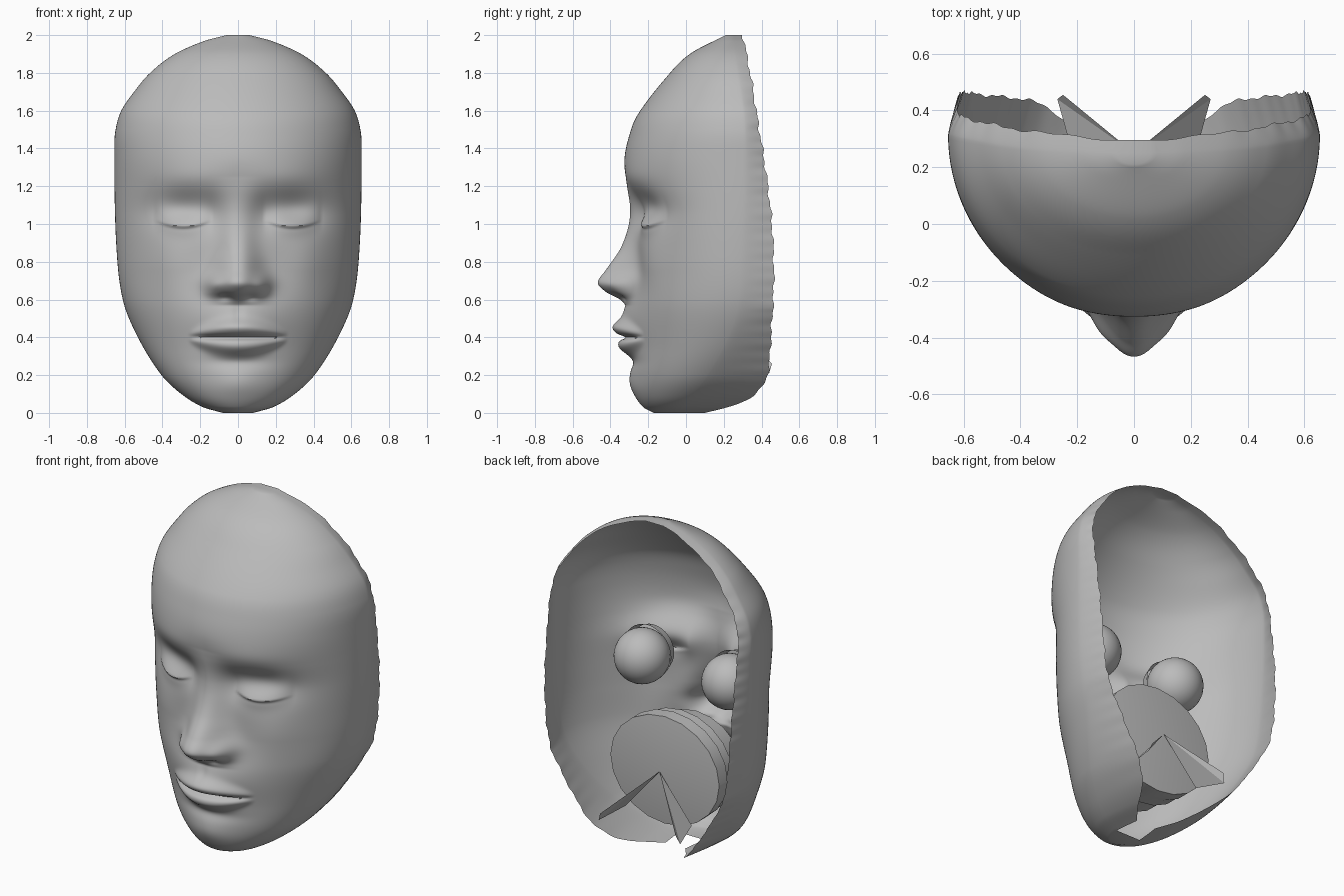
import bpy, bmesh, math
from math import exp, sin, cos, pi
from mathutils import Vector, Matrix

cube = bpy.data.objects.get("Cube")
if cube:
    bpy.data.objects.remove(cube)

clay = bpy.data.materials.new("clay_grey")
clay.use_nodes = True
clay.diffuse_color = (0.5, 0.5, 0.5, 1)
clay.node_tree.nodes["Principled BSDF"].inputs["Base Color"].default_value = clay.diffuse_color


def finish(bm, name, angle):
    bmesh.ops.recalc_face_normals(bm, faces=bm.faces)
    mesh = bpy.data.meshes.new(name)
    bm.to_mesh(mesh)
    bm.free()
    obj = bpy.data.objects.new(name, mesh)
    bpy.context.collection.objects.link(obj)
    mesh.materials.append(clay)
    bpy.ops.object.select_all(action="DESELECT")
    obj.select_set(True)
    bpy.context.view_layer.objects.active = obj
    bpy.ops.object.shade_smooth_by_angle(angle=math.radians(angle))


def curve(points):
    """Smooth function through (height, value) points."""
    def slope(i):
        a, b = points[max(i - 1, 0)], points[min(i + 1, len(points) - 1)]
        return (b[1] - a[1]) / (b[0] - a[0])

    def value(z):
        if z <= points[0][0]:
            return points[0][1]
        for i in range(len(points) - 1):
            (za, a), (zb, b) = points[i], points[i + 1]
            if z <= zb:
                h = zb - za
                t = (z - za) / h
                s = t * t * (3 - 2 * t)
                return (a + (b - a) * s + h * t * (1 - t) ** 2 * slope(i)
                        - h * t * t * (1 - t) * slope(i + 1))
        return points[-1][1]
    return value


def bump(x, z, cx, cz, sx, sz):
    return exp(-((x - cx) / sx) ** 2 - ((z - cz) / sz) ** 2)


# Head outline: half width, forehead-to-chin profile, widest depth, back rim
half_width = curve([(0, .08), (.03, .185), (.1, .3), (.2, .405), (.4, .53), (.6, .61),
                    (.9, .645), (1.4, .655), (1.5, .648), (1.6, .618), (1.7, .55), (1.8, .465),
                    (1.9, .335), (1.97, .175), (2, .06)])
profile = curve([(0, -.17), (.03, -.225), (.1, -.265), (.2, -.28), (.35, -.275), (.55, -.285),
                 (.75, -.265), (1.05, -.28), (1.2, -.305), (1.34, -.325), (1.47, -.3),
                 (1.58, -.255), (1.77, -.11), (1.9, .02), (2, .21)])
widest = curve([(0, -.05), (.2, .12), (.5, .27), (.8, .3), (1.5, .31), (1.9, .26), (2, .25)])
rim = curve([(0, .1), (.05, .28), (.11, .38), (.2, .43), (.4, .45), (.7, .465), (1, .455),
             (1.3, .42), (1.55, .38), (1.8, .34), (2, .3)])

# Nose ridge: height and spread
nose_height = curve([(.57, 0), (.6, .04), (.64, .13), (.69, .19), (.76, .155), (.87, .08),
                     (.98, .035), (1.1, .015), (1.25, 0)])
nose_spread = curve([(.6, .12), (.7, .13), (.8, .11), (.95, .09), (1.2, .1)])


def features(x, z):
    """Forward relief of the facial features."""
    x = abs(x)
    d = nose_height(z) * exp(-(x / nose_spread(z)) ** 2.3)
    d += .035 * bump(x, z, .125, .675, .045, .05)
    d -= .02 * bump(x, z, .065, .615, .035, .02)
    # brow, socket and cheek
    d += .015 * bump(x, z, .25, 1.24, .22, .08)
    d -= .06 * bump(x, z, .28, 1.07, .18, .1)
    d -= .015 * bump(x, z, .14, 1.06, .07, .1)
    d += .02 * bump(x, z, .37, .78, .13, .16)
    # closed eyelids: full upper lid stepping down at the lash line
    across = (x - .29) / .15
    if abs(across) < 1:
        h = z - .99 - .035 * across ** 2
        below = .5 * exp(-(h / .05) ** 2) + .5 * exp(-(h / .01) ** 2)
        d += .042 * (1 - across ** 2) * (exp(-(h / .085) ** 2) if h > 0 else below)
    # muzzle, lips, mouth line, philtrum and chin
    d += .055 * bump(x, z, 0, .48, .22, .15)
    lip = max(0, 1 - (x / .26) ** 2)
    d += .055 * lip * exp(-((z - .415 - .035 * lip) / (.015 + .03 * lip)) ** 2)
    d += .055 * lip * exp(-((z - .39 + .038 * lip) / (.015 + .033 * lip)) ** 2)
    d -= .035 * lip * exp(-((z - .4) / .013) ** 2)
    d -= .008 * bump(x, z, 0, .53, .025, .05)
    d -= .012 * bump(x, z, 0, .27, .16, .035)
    return d + .02 * bump(x, z, 0, .16, .13, .08)


# Face shell: stacked cross sections, open at the back
ROWS, FRONT, SIDE = 300, 160, 10


def section(z):
    w, f, c = half_width(z), profile(z), widest(z)
    b = rim(z) + .004 * sin(37 * z) + .003 * sin(91 * z)
    tuck = .05 + .14 * max(0, 1 - z / .55)
    half = []
    for k in range(1, SIDE + 1):
        t = k / SIDE
        half.append((w * (1 - tuck * t ** 1.4), c + (b - c) * t))
    points = [Vector((-x, y, z)) for x, y in reversed(half)]
    for k in range(FRONT + 1):
        a = pi * (k / FRONT - .5)
        y = c - (c - f) * cos(a) - features(w * sin(a), z) * min(1, 2 * cos(a))
        points.append(Vector((w * sin(a), y, z)))
    return points + [Vector((x, y, z)) for x, y in half]


bm = bmesh.new()
rows = []
for r in range(ROWS + 1):
    u = r / ROWS
    rows.append([bm.verts.new(p) for p in section(1.5 * u + .25 * (1 - cos(pi * u)))])
for low, high in zip(rows, rows[1:]):
    for k in range(len(low) - 1):
        bm.faces.new((low[k], low[k + 1], high[k + 1], high[k]))
# close the crown, and the chin up to the open throat
for row, start in ((rows[0], SIDE), (rows[-1], 0)):
    n = len(row) - 1
    m = n // 2
    for k in range(start, m - 1):
        bm.faces.new((row[k], row[k + 1], row[n - k - 1], row[n - k]))
    bm.faces.new((row[m - 1], row[m], row[m + 1]))
finish(bm, "face_shell", 50)

# Eyeballs behind the lids, each with a stepped band in front
for side, label in ((1, "left"), (-1, "right")):
    bm = bmesh.new()
    made = bmesh.ops.create_uvsphere(bm, u_segments=32, v_segments=20, radius=.155)
    bmesh.ops.translate(bm, verts=made["verts"], vec=(side * .29, 0, 1.02))
    band = Matrix.Translation((side * .29, -.08, 1.03)) @ Matrix.Rotation(pi / 2, 4, "X")
    bmesh.ops.create_cone(bm, segments=32, radius1=.155, radius2=.135, depth=.06, matrix=band)
    finish(bm, label + "_eyeball", 40)

# Mouth bag: stepped rings growing from the lips to a flat back
bm = bmesh.new()
SIDES = 20
loops = []
for y, wide, tall, z in ((-.27, .2, .02, .4), (-.2, .24, .14, .42), (-.1, .3, .27, .46),
                         (.03, .31, .28, .47), (.04, .34, .31, .48), (.11, .34, .31, .48),
                         (.12, .36, .32, .49), (.2, .36, .32, .49)):
    loops.append([bm.verts.new((wide * sin(2 * pi * k / SIDES), y,
                                z + tall * cos(2 * pi * k / SIDES))) for k in range(SIDES)])
for a, b in zip(loops, loops[1:]):
    for k in range(SIDES):
        j = (k + 1) % SIDES
        bm.faces.new((a[k], a[j], b[j], b[k]))
centre = bm.verts.new((0, .24, .5))
for k in range(SIDES):
    bm.faces.new((loops[-1][k], loops[-1][(k + 1) % SIDES], centre))
finish(bm, "mouth_bag", 20)

# Slim folded throat flaps that fan out backwards from the mouth bag
for side, label in ((1, "left"), (-1, "right")):
    bm = bmesh.new()
    root, tip, edge, foot = [bm.verts.new((side * x, y, z)) for x, y, z in (
        (0, .25, .5), (.25, .455, .26), (.27, .44, .21), (.22, .26, .24))]
    for face in ((root, tip, edge), (root, edge, foot)):
        bm.faces.new(face)
    finish(bm, label + "_throat_flap", 10)
